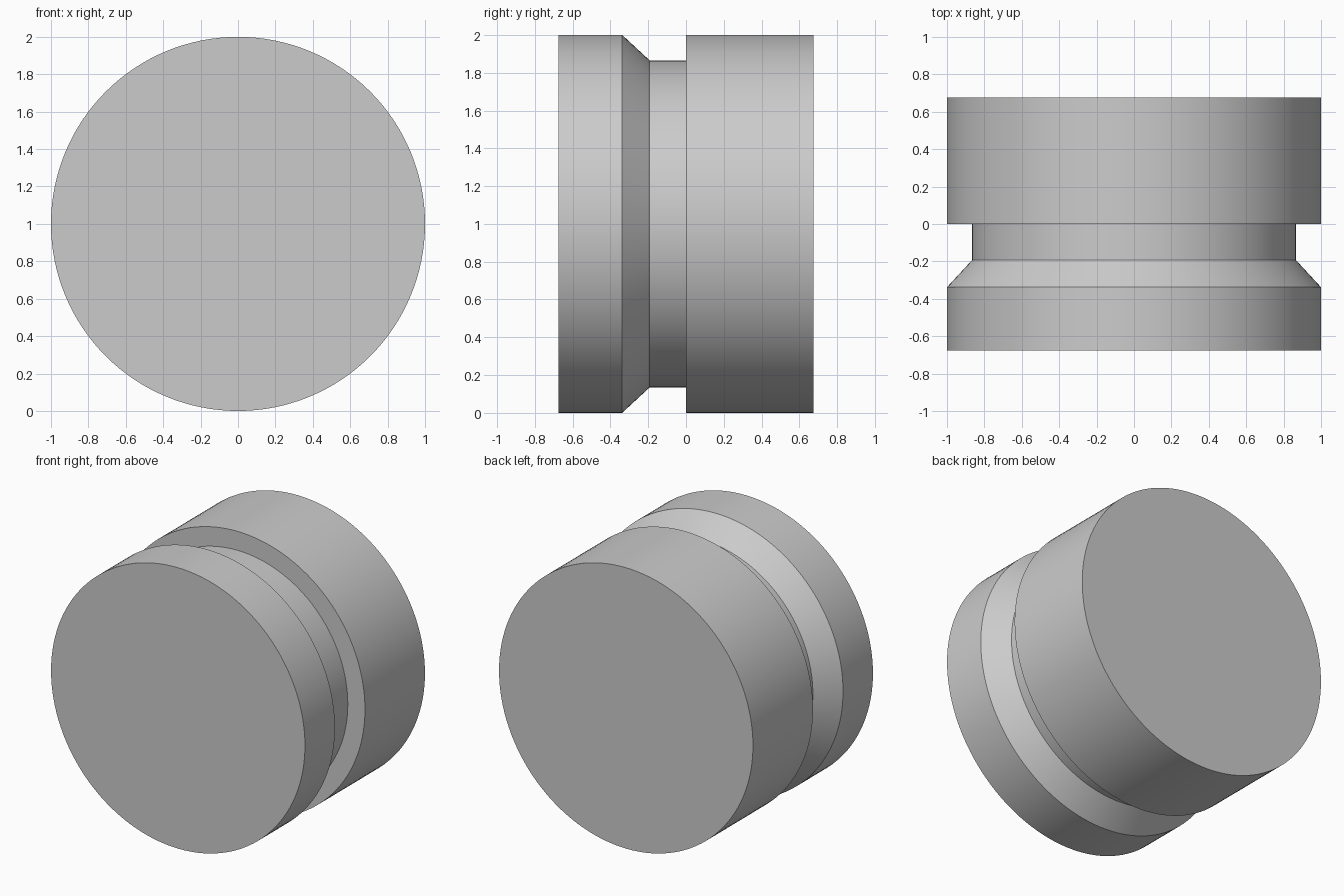
import bpy
import bmesh
import math

cube = bpy.data.objects.get("Cube")
if cube:
    bpy.data.objects.remove(cube, do_unlink=True)

SEGMENTS = 128

# Plain light grey finish
grey = bpy.data.materials.new("light_grey")
grey.use_nodes = True
colour = (0.6, 0.6, 0.6, 1.0)
grey.diffuse_color = colour
grey.node_tree.nodes["Principled BSDF"].inputs["Base Color"].default_value = colour

# Radius and depth from the front rim, through the tapered groove, to the back rim
profile = [(1.0, -0.675), (1.0, -0.338), (0.865, -0.192),
           (0.865, 0.0), (1.0, 0.0), (1.0, 0.675)]

# Rings around the y axis, joined by bands and closed with flat end caps
bm = bmesh.new()
rings = []
for radius, y in profile:
    angles = [2 * math.pi * i / SEGMENTS for i in range(SEGMENTS)]
    rings.append([bm.verts.new((radius * math.cos(a), y, radius * math.sin(a)))
                  for a in angles])
for near, far in zip(rings, rings[1:]):
    for i in range(SEGMENTS):
        j = (i + 1) % SEGMENTS
        bm.faces.new((near[i], near[j], far[j], far[i]))
bm.faces.new(rings[0])
bm.faces.new(rings[-1])
bmesh.ops.recalc_face_normals(bm, faces=bm.faces)

mesh = bpy.data.meshes.new("grooved_cylinder")
bm.to_mesh(mesh)
bm.free()
mesh.materials.append(grey)

body = bpy.data.objects.new("grooved_cylinder", mesh)
body.location.z = 1.0
bpy.context.collection.objects.link(body)

# Smooth round walls with crisp rims
bpy.ops.object.select_all(action="DESELECT")
body.select_set(True)
bpy.context.view_layer.objects.active = body
bpy.ops.object.shade_smooth_by_angle(angle=math.radians(30))
